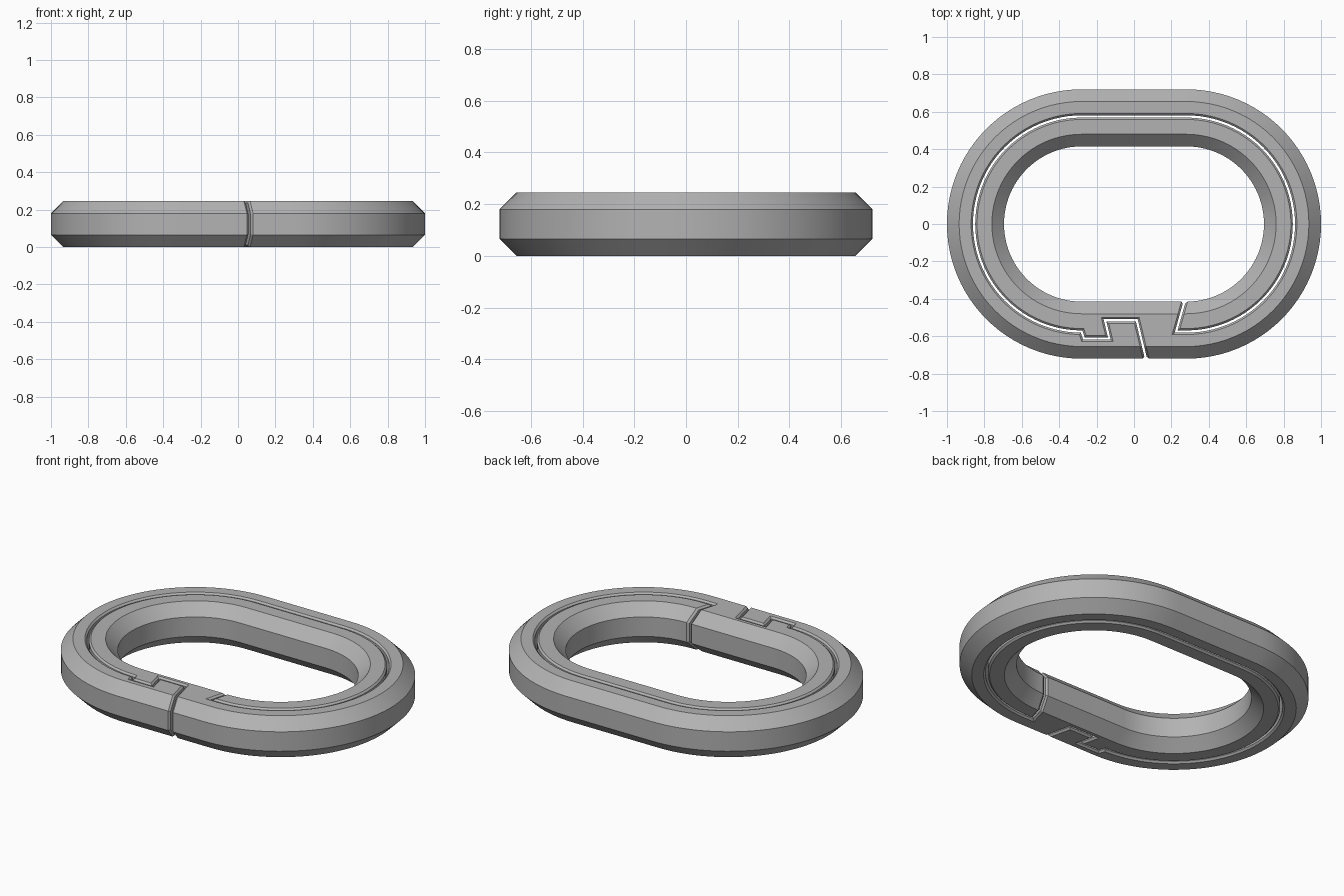
import bpy, bmesh, math
from mathutils import Vector

cube = bpy.data.objects.get("Cube")
if cube:
    bpy.data.objects.remove(cube, do_unlink=True)

HALF = 0.28            # half length of the straight sides
H, CH = 0.245, 0.065   # height and edge chamfer
R_IN, R_OUT = 0.415, 0.72
SLIT_R = 0.575
GAP, LIP = 0.006, 0.016  # half widths of the slit, inside and at the surface
SEG = 48

grey = bpy.data.materials.new("grey plastic")
grey.use_nodes = True
colour = (0.45, 0.45, 0.45, 1)
grey.diffuse_color = colour
grey.node_tree.nodes["Principled BSDF"].inputs["Base Color"].default_value = colour


def arc(radius, side):
    """Half circle at one end, running clockwise seen from above."""
    start = math.pi / 2 if side > 0 else -math.pi / 2
    return [Vector((side * HALF + radius * math.cos(start - math.pi * i / SEG),
                    radius * math.sin(start - math.pi * i / SEG))) for i in range(SEG + 1)]


def skin(name, rings, closed):
    """Joins equal cross-sections into a solid."""
    bm = bmesh.new()
    loops = [[bm.verts.new(p) for p in ring] for ring in rings]
    n = len(loops[0])
    pairs = list(zip(loops, loops[1:]))
    if closed:
        pairs.append((loops[-1], loops[0]))
    else:
        bm.faces.new(loops[0])
        bm.faces.new(loops[-1])
    for a, b in pairs:
        for i in range(n):
            j = (i + 1) % n
            bm.faces.new((a[i], a[j], b[j], b[i]))
    bmesh.ops.recalc_face_normals(bm, faces=bm.faces)
    mesh = bpy.data.meshes.new(name)
    bm.to_mesh(mesh)
    bm.free()
    mesh.materials.append(grey)
    obj = bpy.data.objects.new(name, mesh)
    bpy.context.collection.objects.link(obj)
    return obj


def miters(path):
    """Sideways mitre vector at every point of an open path."""
    result = []
    for i, p in enumerate(path):
        before = (p - path[i - 1]).normalized() if i else None
        after = (path[i + 1] - p).normalized() if i < len(path) - 1 else None
        d1, d2 = before or after, after or before
        n1, n2 = Vector((-d1.y, d1.x)), Vector((-d2.y, d2.x))
        result.append((n1 + n2) / (1 + n1.dot(n2)))
    return result


# Oval ring with chamfered edges
section = [(R_IN, CH), (R_IN + CH, 0), (R_OUT - CH, 0), (R_OUT, CH),
           (R_OUT, H - CH), (R_OUT - CH, H), (R_IN + CH, H), (R_IN, H - CH)]
tracks = [arc(r, 1) + arc(r, -1) for r, z in section]
rings = [[(t[i].x, t[i].y, z) for t, (r, z) in zip(tracks, section)]
         for i in range(len(tracks[0]))]
ring = skin("outer_shell", rings, True)

# Slit path: inner opening, round the oval, through the hook, outer opening
inner_end = [Vector((0.27, -0.415)), Vector((0.225, -SLIT_R))]
outer_end = [Vector((0.015, -0.515)), Vector((0.064, -0.72))]
around = arc(SLIT_R, 1)[::-1] + arc(SLIT_R, -1)[::-1]
hook = [Vector((-0.268, -0.612)), Vector((-0.132, -0.612)), Vector((-0.155, -0.515))]
path = inner_end + around + hook + outer_end
path[0] = path[0] + (path[0] - path[1]) * 0.3
path[-1] = path[-1] + (path[-1] - path[-2]) * 0.2

# Cutter for the slit, flared at top and bottom
over = 0.005
depth = LIP - GAP
flare = [(LIP + over, H + over), (GAP, H - depth), (GAP, depth), (LIP + over, -over)]
outline = flare + [(-w, z) for w, z in reversed(flare)]
rings = [[(p.x + m.x * w, p.y + m.y * w, z) for w, z in outline]
         for p, m in zip(path, miters(path))]
cutters = [skin("slit_cutter", rings, False)]


def mouth_cutter(name, line, radius, sign):
    """V groove over the rim where the slit leaves the ring."""
    inset = radius - sign * CH
    back = inset - sign * 0.04
    rim = [Vector(q) for q in ((back, H), (inset, H), (radius, H - CH),
                               (radius, CH), (inset, 0), (back, 0))]
    a, b = line
    slope = (b.x - a.x) / (b.y - a.y)
    half = math.sqrt(1 + slope * slope)
    rings = []
    for p, m in zip(rim, miters(rim)):
        m = m * sign
        top, low = p + m * 0.01, p - m * LIP

        def at(q, w):
            return (a.x + slope * (-q.x - a.y) + w * half, -q.x, q.y)
        rings.append([at(top, LIP + 0.01), at(top, -LIP - 0.01), at(low, 0)])
    return skin(name, rings, False)


cutters.append(mouth_cutter("outer_mouth_cutter", outer_end, R_OUT, 1))
cutters.append(mouth_cutter("inner_mouth_cutter", inner_end, R_IN, -1))

# Cut, then split into the shell and the inner clasp
bpy.ops.object.select_all(action='DESELECT')
bpy.context.view_layer.objects.active = ring
ring.select_set(True)
for cutter in cutters:
    mod = ring.modifiers.new("cut", 'BOOLEAN')
    mod.operation = 'DIFFERENCE'
    mod.solver = 'EXACT'
    mod.object = cutter
    bpy.ops.object.modifier_apply(modifier=mod.name)
for cutter in cutters:
    bpy.data.objects.remove(cutter, do_unlink=True)

bpy.ops.object.shade_smooth_by_angle(angle=math.radians(20))
bpy.ops.object.mode_set(mode='EDIT')
bpy.ops.mesh.select_all(action='SELECT')
bpy.ops.mesh.separate(type='LOOSE')
bpy.ops.object.mode_set(mode='OBJECT')
parts = sorted(bpy.context.selected_objects, key=lambda o: -o.dimensions.x)
for part, name in zip(parts, ("outer_shell", "inner_clasp")):
    part.name = name
